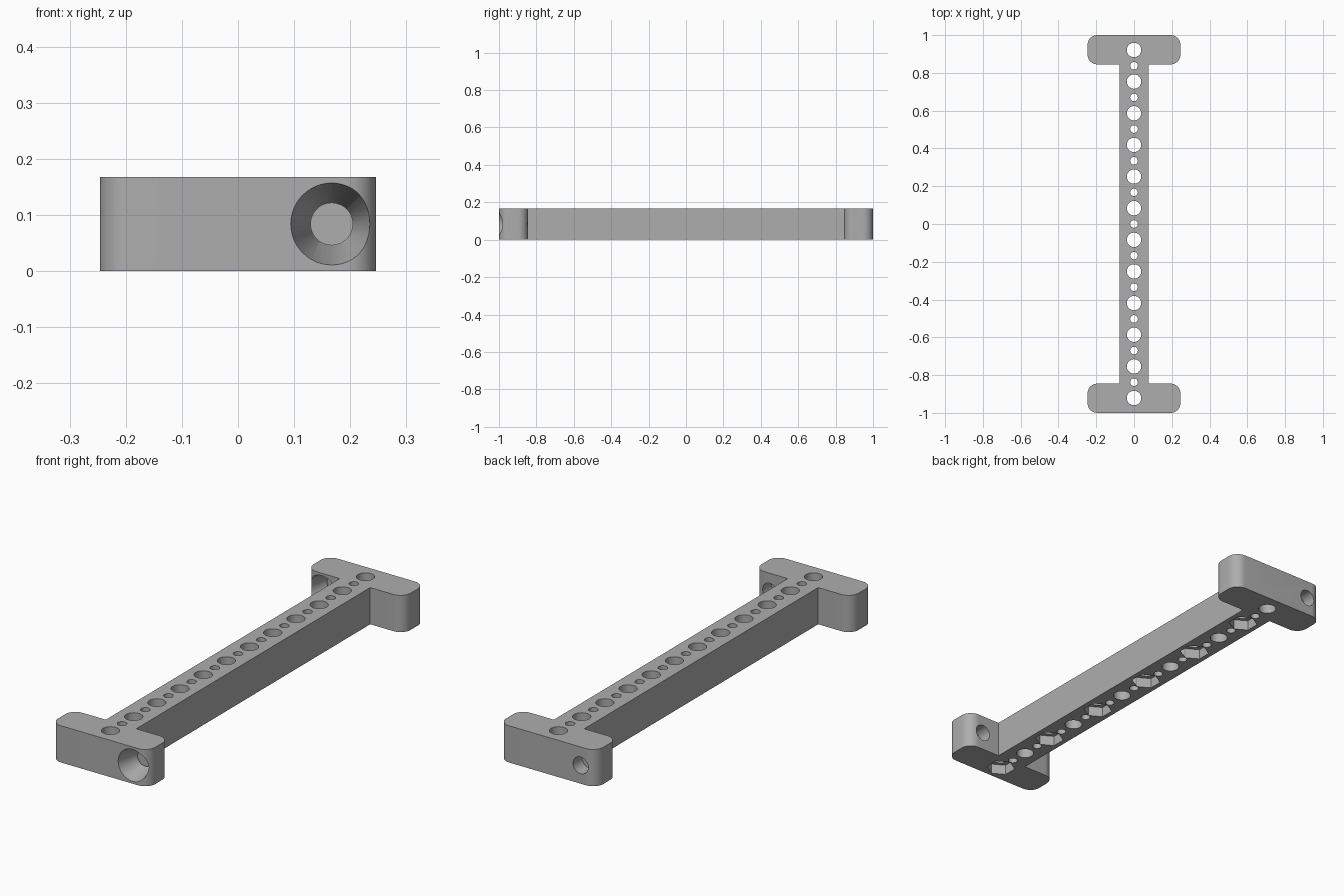
import bpy, bmesh
from math import pi, cos, sin, radians
from mathutils import Matrix, Vector

old = bpy.data.objects.get("Cube")
if old:
    bpy.data.objects.remove(old, do_unlink=True)

HEIGHT = 0.168       # thickness of the whole part
HALF_BAR = 0.077     # half width of the bar
HALF_END = 0.246     # half width of the end blocks
INNER = 0.845        # inner face of the end blocks
CORNER = 0.052       # rounding of the block corners
PITCH = 0.1675       # spacing of the large holes
HOLE, PILOT = 0.038, 0.02

grey = bpy.data.materials.new("plain grey")
grey.use_nodes = True
colour = (0.42, 0.42, 0.42, 1)
grey.diffuse_color = colour
grey.node_tree.nodes["Principled BSDF"].inputs["Base Color"].default_value = colour


def make_object(name, bm):
    bmesh.ops.recalc_face_normals(bm, faces=bm.faces)
    mesh = bpy.data.meshes.new(name)
    bm.to_mesh(mesh)
    bm.free()
    mesh.materials.append(grey)
    obj = bpy.data.objects.new(name, mesh)
    bpy.context.collection.objects.link(obj)
    return obj


def add_cone(bm, matrix, r1, r2, depth, sides):
    bmesh.ops.create_cone(bm, cap_ends=True, segments=sides, radius1=r1,
                          radius2=r2, depth=depth, matrix=matrix)


def cut(target, name, bm):
    """Subtract a cutter mesh and discard it."""
    cutter = make_object(name, bm)
    cutter.hide_render = True
    mod = target.modifiers.new(name, "BOOLEAN")
    mod.operation, mod.solver, mod.object = "DIFFERENCE", "EXACT", cutter
    bpy.context.view_layer.update()
    graph = bpy.context.evaluated_depsgraph_get()
    result = bpy.data.meshes.new_from_object(target.evaluated_get(graph))
    target.modifiers.clear()
    target.data = result
    bpy.data.objects.remove(cutter, do_unlink=True)


def arc(cx, cy, start):
    """Quarter circle, counter-clockwise from the start angle."""
    return [(cx + CORNER * cos(radians(start + 90 * i / 12)),
             cy + CORNER * sin(radians(start + 90 * i / 12))) for i in range(13)]


# Outline: half of it, then the same turned by 180 degrees
cx = HALF_END - CORNER
half = [(HALF_BAR, INNER)]
half += arc(cx, INNER + CORNER, 270) + arc(cx, 1 - CORNER, 0)
half += arc(-cx, 1 - CORNER, 90) + arc(-cx, INNER + CORNER, 180)
half += [(-HALF_BAR, INNER)]
outline = half + [(-x, -y) for x, y in half]

bm = bmesh.new()
base = bm.faces.new([bm.verts.new((x, y, 0)) for x, y in outline])
top = bmesh.ops.extrude_face_region(bm, geom=[base])["geom"]
bmesh.ops.translate(bm, vec=(0, 0, HEIGHT),
                    verts=[v for v in top if isinstance(v, bmesh.types.BMVert)])
body = make_object("mounting_bracket", bm)

# Row of large holes with pilot holes between them
bm = bmesh.new()
for i in range(23):
    y = (i - 11) * PITCH / 2
    r = HOLE if i % 2 == 0 else PILOT
    add_cone(bm, Matrix.Translation((0, y, HEIGHT / 2)), r, r, 0.4, 40)
cut(body, "hole_row", bm)

# Hexagonal nut pockets under every second large hole
bm = bmesh.new()
for i in range(0, 12, 2):
    place = Matrix.Translation((0, (i - 5.5) * PITCH, 0)) @ Matrix.Rotation(pi / 2, 4, "Z")
    # match the corner direction of the primitive to the bar
    start = len(bm.verts)
    add_cone(bm, Matrix.Identity(4), 0.063, 0.063, 0.094, 6)
    bm.verts.ensure_lookup_table()
    fresh = bm.verts[start:]
    on_y = any(abs(v.co.x) < 0.001 for v in fresh)
    if on_y:
        place = place @ Matrix.Rotation(pi / 2, 4, "Z")
    bmesh.ops.transform(bm, matrix=place, verts=fresh)
cut(body, "nut_pockets", bm)

# Tapered screw holes through the end blocks, both opening toward the front
RIM, DEEP, SLOPE, OUT = 0.073, 0.14, 0.25, 0.012
for x, face in ((0.167, -1), (-0.167, INNER)):
    along_y = Matrix.Rotation(-pi / 2, 4, "X")
    bm = bmesh.new()
    spot = Matrix.Translation((x, face + (DEEP - OUT) / 2, HEIGHT / 2))
    add_cone(bm, spot @ along_y, RIM + OUT * SLOPE, RIM - DEEP * SLOPE, DEEP + OUT, 48)
    cut(body, "countersink", bm)
    bm = bmesh.new()
    spot = Matrix.Translation((x, face + 0.14, HEIGHT / 2))
    add_cone(bm, spot @ along_y, HOLE, HOLE, 0.1, 48)
    cut(body, "screw_hole", bm)

# Smooth the round surfaces, keep the edges sharp
bpy.ops.object.select_all(action="DESELECT")
body.select_set(True)
bpy.context.view_layer.objects.active = body
bpy.ops.object.shade_smooth_by_angle(angle=radians(30))
